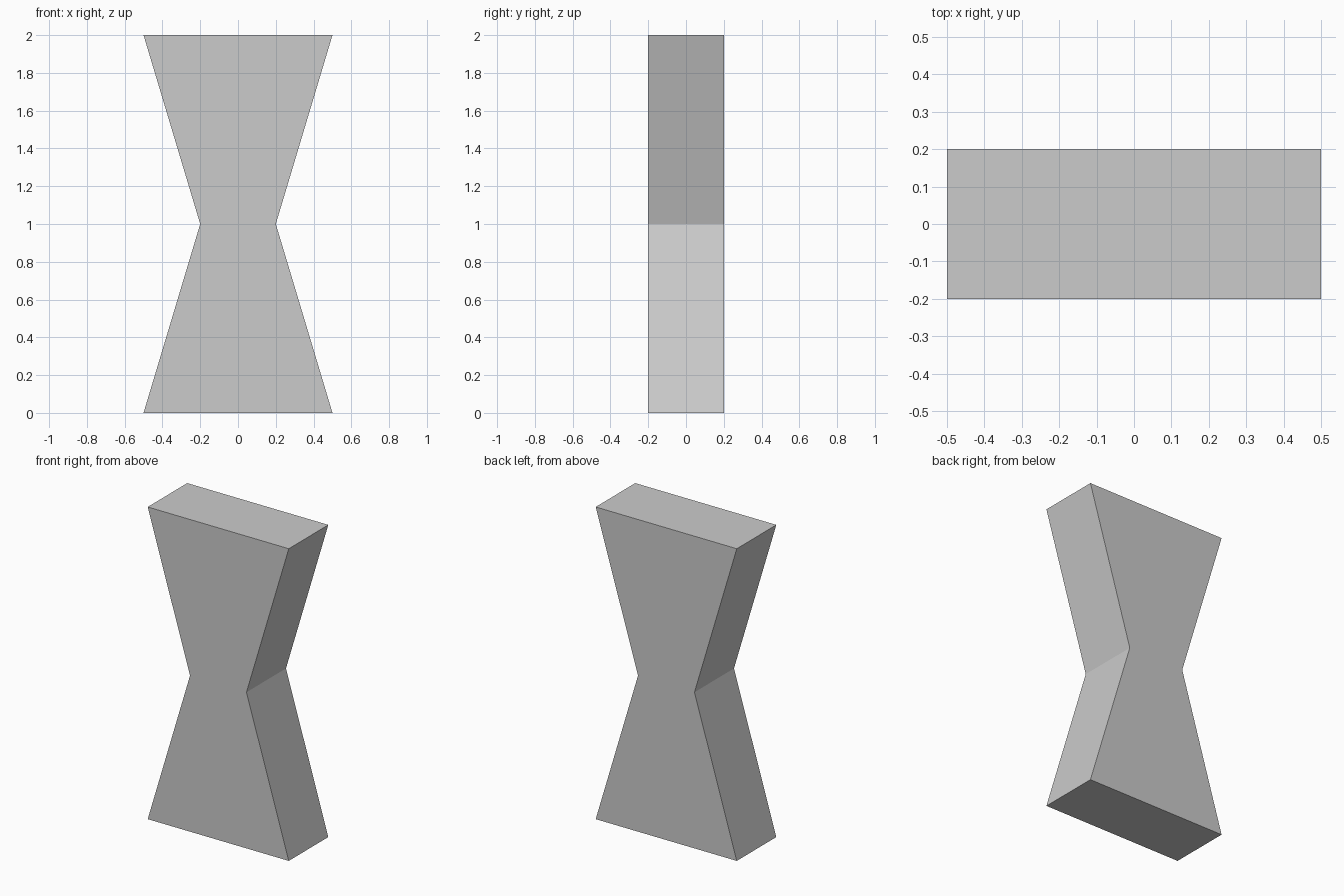
import bpy
import bmesh
from mathutils import Vector

if "Cube" in bpy.data.objects:
    bpy.data.objects.remove(bpy.data.objects["Cube"])

DEPTH = 0.4

# Right half of the pinched outline (x, z), mirrored for the left half
half = [(0.5, 0.0), (0.2, 1.0), (0.5, 2.0)]
outline = half + [(-x, z) for x, z in reversed(half)]

# Hourglass block: front outline extruded straight back
bm = bmesh.new()
front = bm.faces.new([bm.verts.new((x, -DEPTH / 2, z)) for x, z in outline])
result = bmesh.ops.extrude_face_region(bm, geom=[front], use_keep_orig=True)
back_verts = [g for g in result["geom"] if isinstance(g, bmesh.types.BMVert)]
bmesh.ops.translate(bm, verts=back_verts, vec=Vector((0, DEPTH, 0)))
bmesh.ops.recalc_face_normals(bm, faces=bm.faces[:])

mesh = bpy.data.meshes.new("hourglass_block")
bm.to_mesh(mesh)
bm.free()
block = bpy.data.objects.new("hourglass_block", mesh)
bpy.context.collection.objects.link(block)
